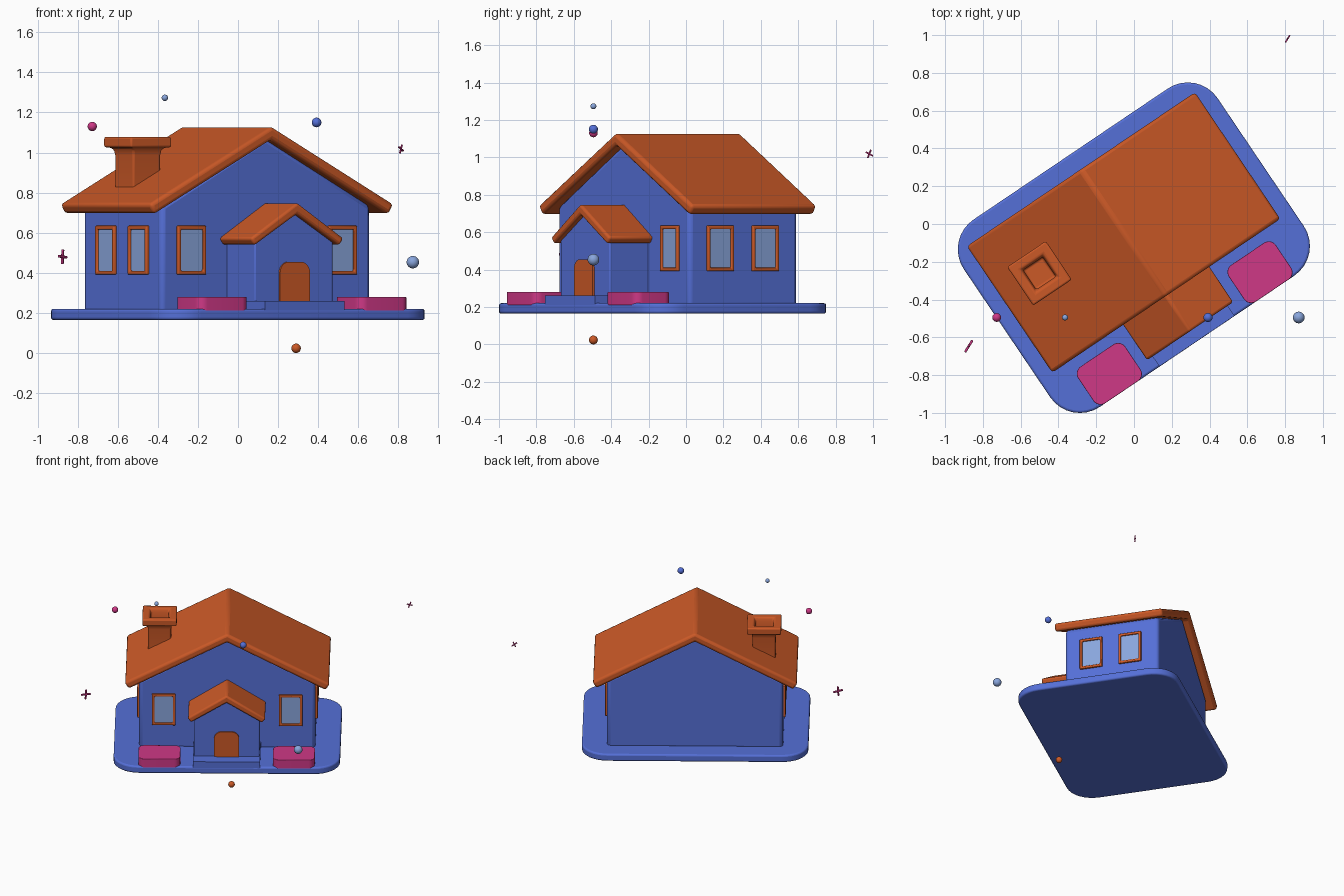
import bpy, bmesh
from math import sin, cos, pi, radians
from mathutils import Matrix, Vector

if "Cube" in bpy.data.objects:
    bpy.data.objects.remove(bpy.data.objects["Cube"])


def material(name, rgb):
    m = bpy.data.materials.new(name)
    m.diffuse_color = (*rgb, 1)
    m.use_nodes = True
    m.node_tree.nodes["Principled BSDF"].inputs["Base Color"].default_value = m.diffuse_color
    return m


BLUE = material("blue", (0.09, 0.16, 0.68))
ORANGE = material("orange", (0.60, 0.10, 0.02))
PINK = material("pink", (0.62, 0.04, 0.24))
GLASS = material("glass", (0.25, 0.38, 0.72))

# The house is turned 34 degrees about z; parts are built in its own frame
HOUSE = Matrix.Translation((-0.055, -0.045, 0)) @ Matrix.Rotation(radians(34), 4, 'Z')


def finish(name, bm, mat, xf, bevel=0.0, segments=3):
    bmesh.ops.recalc_face_normals(bm, faces=bm.faces)
    for f in bm.faces:
        f.smooth = True
    me = bpy.data.meshes.new(name)
    bm.to_mesh(me)
    bm.free()
    me.materials.append(mat)
    ob = bpy.data.objects.new(name, me)
    bpy.context.collection.objects.link(ob)
    ob.matrix_world = xf
    if bevel:
        b = ob.modifiers.new("bevel", 'BEVEL')
        b.width, b.segments = bevel, segments
        b.limit_method, b.angle_limit = 'ANGLE', radians(25)
    bpy.ops.object.select_all(action='DESELECT')
    ob.select_set(True)
    bpy.context.view_layer.objects.active = ob
    bpy.ops.object.shade_smooth_by_angle(angle=radians(35))
    return ob


def loft(name, rings, mat, bevel=0.0, cyclic=False, xf=HOUSE):
    """Skin a stack of equal-sized rings; capped unless cyclic."""
    bm = bmesh.new()
    vs = [[bm.verts.new(p) for p in r] for r in rings]
    pairs = list(zip(vs, vs[1:])) + ([(vs[-1], vs[0])] if cyclic else [])
    n = len(vs[0])
    for a, b in pairs:
        for i in range(n):
            j = (i + 1) % n
            bm.faces.new((a[i], a[j], b[j], b[i]))
    if not cyclic:
        bm.faces.new(vs[0])
        bm.faces.new(vs[-1])
    return finish(name, bm, mat, xf, bevel)


def extrude_y(name, profile, y0, y1, mat, bevel=0.0, xf=HOUSE):
    return loft(name, [[(x, y, z) for x, z in profile] for y in (y0, y1)], mat, bevel, xf=xf)


def rounded_slab(name, cx, cy, hw, hd, r, z0, z1, mat, bevel=0.0):
    pts = []
    for k, (sx, sy) in enumerate(((1, 1), (-1, 1), (-1, -1), (1, -1))):
        for i in range(9):
            a = (k + i / 8) * pi / 2
            pts.append((cx + sx * (hw - r) + r * cos(a), cy + sy * (hd - r) + r * sin(a)))
    return loft(name, [[(x, y, z) for x, y in pts] for z in (z0, z1)], mat, bevel)


def gable_wall(hw, eave, apex, bottom):
    return [(-hw, bottom), (hw, bottom), (hw, eave), (0, apex), (-hw, eave)]


def gable_roof(top, outer, inner, under):
    return [(0, top), outer, inner, (0, under), (-inner[0], inner[1]), (-outer[0], outer[1])]


def rect(hw, hz, y, cz=0.0):
    return [(-hw, y, cz - hz), (hw, y, cz - hz), (hw, y, cz + hz), (-hw, y, cz + hz)]


# Ground slab and front step
rounded_slab("base_slab", 0, -0.097, 0.81, 0.598, 0.19, 0.165, 0.22, BLUE, 0.012)
extrude_y("front_step", [(-0.24, 0.2), (0.24, 0.2), (0.24, 0.26), (-0.24, 0.26)],
          -0.694, -0.34, BLUE)

# Main house
extrude_y("house_walls", gable_wall(0.63, 0.735, 1.075, 0.2), -0.35, 0.35, BLUE, 0.025)
extrude_y("main_roof", gable_roof(1.13, (0.735, 0.742), (0.705, 0.692), 1.063),
          -0.404, 0.404, ORANGE, 0.018)

# Porch
extrude_y("porch_walls", gable_wall(0.235, 0.56, 0.705, 0.21), -0.597, -0.33, BLUE, 0.008)
extrude_y("porch_roof", gable_roof(0.75, (0.28, 0.572), (0.255, 0.537), 0.693),
          -0.63, -0.33, ORANGE, 0.013)

# Door with rounded top corners
door = [(-0.09, 0.26), (0.09, 0.26)]
for s, start in ((1, 0), (-1, pi / 2)):
    for i in range(7):
        a = start + i * pi / 12
        door.append((s * 0.035 + 0.055 * cos(a), 0.40 + 0.055 * sin(a)))
extrude_y("door", door, -0.608, -0.58, ORANGE)

# Windows: position on the wall and turn about z
windows = [(s * 0.454, -0.35, 0) for s in (-1, 1)]
windows += [(s * 0.63, v, s * 90) for s in (-1, 1) for v in (-0.153, 0.137)]
for u, v, turn in windows:
    xf = HOUSE @ Matrix.Translation((u, v, 0.513)) @ Matrix.Rotation(radians(turn), 4, 'Z')
    frame = [rect(0.085, 0.122, 0.01), rect(0.085, 0.122, -0.016),
             rect(0.066, 0.103, -0.016), rect(0.066, 0.103, 0.01)]
    loft("window_frame", frame, ORANGE, 0.006, cyclic=True, xf=xf)
    loft("window_pane", [rect(0.068, 0.105, -0.005), rect(0.068, 0.105, 0.01)], GLASS, xf=xf)

# Chimney: square shaft flaring to a hollow cap
steps = [(0.083, 0.785), (0.083, 0.985), (0.087, 1.008), (0.098, 1.026), (0.123, 1.026),
         (0.123, 1.078), (0.074, 1.078), (0.062, 1.05), (0.062, 0.95)]
cu, cv = -0.49, 0.07
loft("chimney", [[(cu + sx * h, cv + sy * h, z) for sx, sy in
                  ((-1, -1), (1, -1), (1, 1), (-1, 1))] for h, z in steps], ORANGE, 0.01)

# Flower beds
for s in (-1, 1):
    rounded_slab("flower_bed", s * 0.481, -0.578, 0.15, 0.117, 0.045, 0.21, 0.28, PINK, 0.003)

# Floating balls
for x, z, r, mat in ((-0.727, 1.13, 0.023, PINK), (-0.365, 1.273, 0.016, GLASS),
                     (0.392, 1.15, 0.024, BLUE), (0.872, 0.453, 0.031, GLASS),
                     (0.29, 0.0235, 0.0235, ORANGE)):
    bm = bmesh.new()
    bmesh.ops.create_uvsphere(bm, u_segments=24, v_segments=14, radius=r)
    finish("floating_ball", bm, mat, Matrix.Translation((x, -0.495, z)))

# Floating plus shapes, each two crossed bars in an upright plane
for pos, size, tilt in (((-0.875, -0.647, 0.48), 0.037, 4), ((0.813, 0.98, 1.018), 0.024, 25)):
    for turn in (0, 90):
        xf = (Matrix.Translation(pos) @ Matrix.Rotation(radians(58), 4, 'Z')
              @ Matrix.Rotation(radians(tilt + turn), 4, 'Y'))
        t = size * 0.17
        loft("plus_bar", [rect(t, size, -t), rect(t, size, t)], PINK, t * 0.6, xf=xf)
